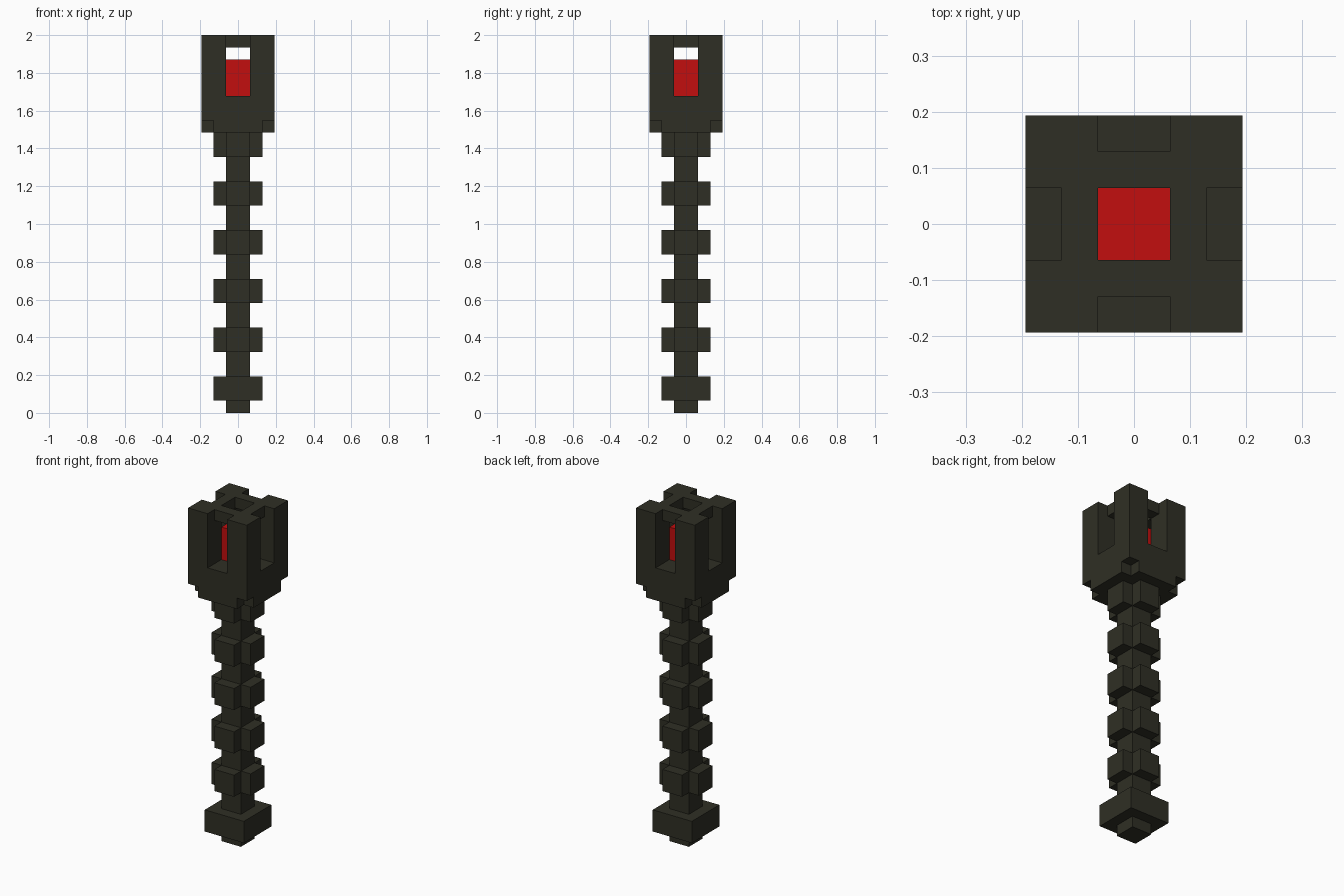
import bpy
import bmesh
from math import radians
from mathutils import Vector

U = 2 / 31  # one block of the grid; the model is 31 blocks tall

cube = bpy.data.objects.get("Cube")
if cube:
    bpy.data.objects.remove(cube, do_unlink=True)


def material(name, colour):
    mat = bpy.data.materials.new(name)
    mat.use_nodes = True
    mat.diffuse_color = colour
    mat.node_tree.nodes["Principled BSDF"].inputs["Base Color"].default_value = colour
    return mat


def box(x, y, z):
    """Set of grid cells between the (low, high) limits on each axis."""
    return {(i, j, k) for i in range(*x) for j in range(*y) for k in range(*z)}


def square(half, z):
    return box((-half, half), (-half, half), z)


def cross(long, short, z):
    return box((-long, long), (-short, short), z) | box((-short, short), (-long, long), z)


def build(name, cells, mat):
    """Skin the filled cells with one closed mesh and merge its flat areas."""
    bm = bmesh.new()
    verts = {}
    for cell in cells:
        for axis in range(3):
            for side in (0, 1):
                step = [0, 0, 0]
                step[axis] = 2 * side - 1
                if tuple(c + s for c, s in zip(cell, step)) in cells:
                    continue
                ring = []
                for a, b in ((0, 0), (1, 0), (1, 1), (0, 1)):
                    p = list(cell)
                    p[axis] += side
                    p[(axis + 1) % 3] += a
                    p[(axis + 2) % 3] += b
                    key = tuple(p)
                    if key not in verts:
                        verts[key] = bm.verts.new(Vector(key) * U)
                    ring.append(verts[key])
                bm.faces.new(ring if side else ring[::-1])
    bmesh.ops.dissolve_limit(bm, angle_limit=radians(1), verts=bm.verts[:], edges=bm.edges[:])
    mesh = bpy.data.meshes.new(name)
    bm.to_mesh(mesh)
    bm.free()
    mesh.materials.append(mat)
    obj = bpy.data.objects.new(name, mesh)
    bpy.context.collection.objects.link(obj)


dark = material("dark olive", (0.028, 0.028, 0.018, 1))
red = material("glowing red", (0.54, 0.0045, 0.0045, 1))

# Handle: square shaft, square pommel and evenly spaced cross-shaped grips
handle = square(1, (0, 23)) | square(2, (1, 3))
for z in range(5, 22, 4):
    handle |= cross(2, 1, (z, z + 2))
build("handle", handle, dark)

# Head: block with notched lower corners, a slot in each side and a top opening
head = cross(3, 2, (23, 24)) | square(3, (24, 31))
head -= cross(3, 1, (26, 31))
# Crossbars that join the four corner posts at the top
head |= cross(2, 1, (30, 31)) - square(1, (30, 31))
build("head", head, dark)

# Core standing inside the head
build("core", square(1, (26, 29)), red)
